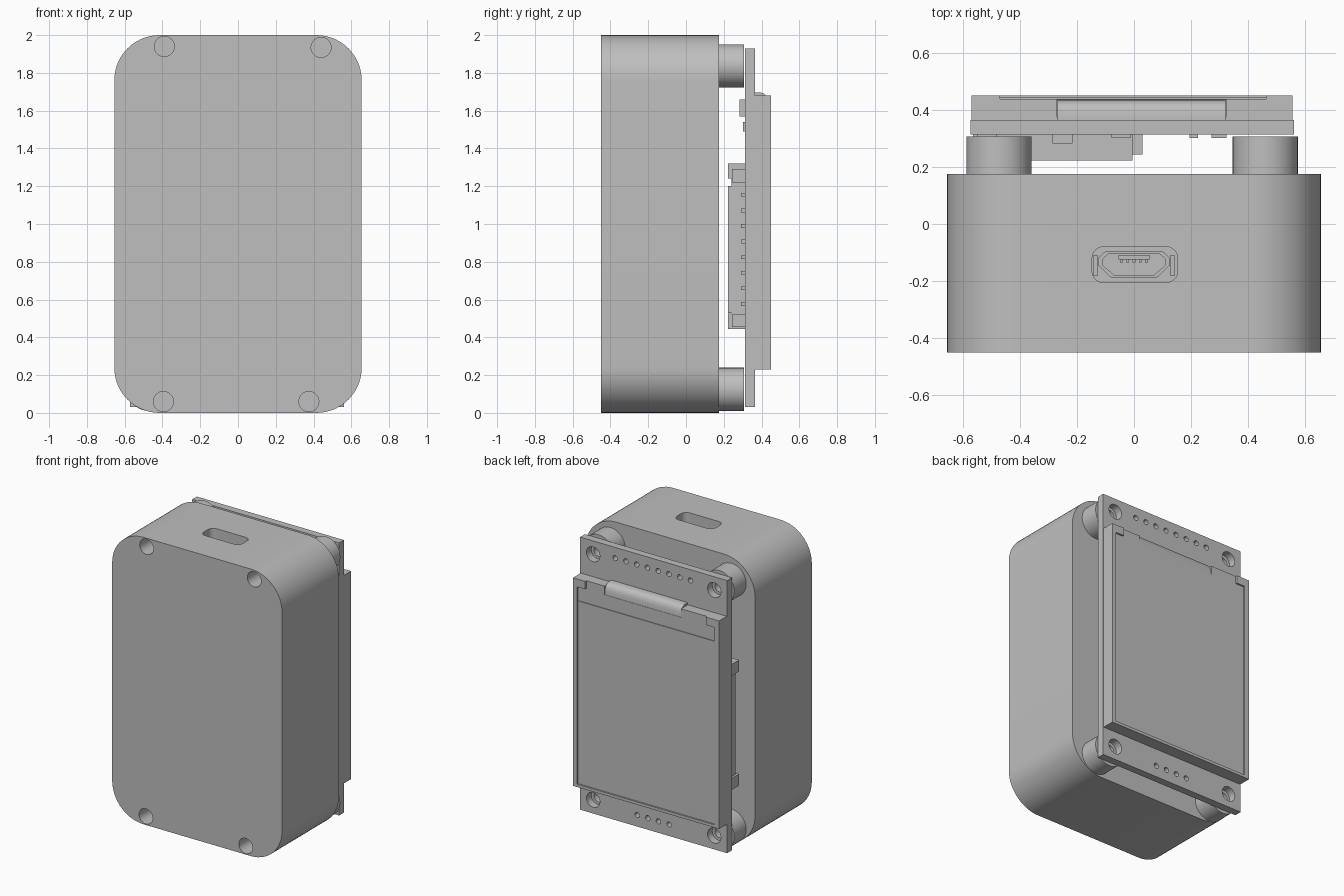
import bpy, bmesh, math

cube = bpy.data.objects.get("Cube")
if cube:
    bpy.data.objects.remove(cube, do_unlink=True)

grey = bpy.data.materials.new("plain_grey")
grey.use_nodes = True
COLOUR = (0.52, 0.52, 0.52, 1)
grey.diffuse_color = COLOUR
grey.node_tree.nodes["Principled BSDF"].inputs["Base Color"].default_value = COLOUR

MAP = {"x": lambda a, b, d: (d, a, b),
       "y": lambda a, b, d: (a, d, b),
       "z": lambda a, b, d: (a, b, d)}


def prism(name, outline, lo, hi, axis="y"):
    """Extrude a closed 2D outline along an axis."""
    bm = bmesh.new()
    place = MAP[axis]
    ends = [[bm.verts.new(place(a, b, d)) for a, b in outline] for d in (lo, hi)]
    n = len(outline)
    for ring in ends:
        bm.faces.new(ring)
    for i in range(n):
        j = (i + 1) % n
        bm.faces.new((ends[0][i], ends[0][j], ends[1][j], ends[1][i]))
    bmesh.ops.recalc_face_normals(bm, faces=bm.faces)
    mesh = bpy.data.meshes.new(name)
    bm.to_mesh(mesh)
    bm.free()
    mesh.materials.append(grey)
    obj = bpy.data.objects.new(name, mesh)
    bpy.context.collection.objects.link(obj)
    return obj


def rect(a0, a1, b0, b1, r=0, steps=14):
    """Rectangle outline, with rounded corners when r is given."""
    if not r:
        return [(a0, b0), (a1, b0), (a1, b1), (a0, b1)]
    points = []
    corners = [(a1 - r, b1 - r), (a0 + r, b1 - r), (a0 + r, b0 + r), (a1 - r, b0 + r)]
    for k, (ca, cb) in enumerate(corners):
        for s in range(steps + 1):
            t = math.pi / 2 * (k + s / steps)
            points.append((ca + r * math.cos(t), cb + r * math.sin(t)))
    return points


def circle(a, b, r, n=32):
    return [(a + r * math.cos(math.tau * i / n), b + r * math.sin(math.tau * i / n))
            for i in range(n)]


def box(name, x0, x1, y0, y1, z0, z1):
    return prism(name, rect(x0, x1, z0, z1), y0, y1)


def activate(obj):
    bpy.ops.object.select_all(action="DESELECT")
    obj.select_set(True)
    bpy.context.view_layer.objects.active = obj


def cut(obj, *cutters):
    """Subtract each cutter and discard it."""
    activate(obj)
    for c in cutters:
        c.hide_render = True
        mod = obj.modifiers.new("cut", "BOOLEAN")
        mod.operation, mod.solver, mod.object = "DIFFERENCE", "EXACT", c
        bpy.ops.object.modifier_apply(modifier=mod.name)
        bpy.data.objects.remove(c, do_unlink=True)


def smooth(obj):
    activate(obj)
    bpy.ops.object.shade_smooth_by_angle(angle=math.radians(30))


# Rounded case with screw holes in the front and a port opening on top
case = prism("case", rect(-0.655, 0.655, 0, 2, 0.24), -0.45, 0.175)
screws = [(-0.39, 1.94), (0.44, 1.935), (-0.395, 0.06), (0.375, 0.06)]
cut(case, *[prism("screw_cutter", circle(x, z, 0.053), -0.5, -0.2) for x, z in screws])
cut(case, prism("port_cutter", rect(-0.147, 0.153, -0.205, -0.08, 0.04, 6), 1.75, 2.1, "z"))
smooth(case)

# Port socket inside the opening: hollow shell, flared lip wings and tongue
shell_shape = [(-0.08, -0.188), (0.08, -0.188), (0.125, -0.145), (0.125, -0.118),
               (0.1, -0.095), (-0.1, -0.095), (-0.125, -0.118), (-0.125, -0.145)]
shell = prism("port_shell", shell_shape, 1.75, 1.92, "z")
cy = -0.14
cut(shell, prism("shell_cutter", [(x * 0.88, cy + (y - cy) * 0.8) for x, y in shell_shape],
                 1.78, 2, "z"))
prism("port_tongue", rect(-0.055, 0.055, -0.125, -0.108), 1.77, 1.9, "z")
for i in range(5):
    x = -0.044 + 0.022 * i
    prism("port_contact", rect(x - 0.005, x + 0.005, -0.135, -0.125), 1.77, 1.89, "z")
for side in (-1, 1):
    prism("port_wing", rect(side * 0.135 - 0.008, side * 0.135 + 0.008, -0.18, -0.11),
          1.75, 1.85, "z")

# Circuit board with mounting holes and two rows of pin holes
mounts = [(x, z) for x in (-0.473, 0.46) for z in (0.125, 1.837)]
board = box("circuit_board", -0.573, 0.56, 0.313, 0.365, 0.03, 1.93)
holes = [(x, z, 0.052) for x, z in mounts]
holes += [(-0.29 + 0.083 * i, 1.855, 0.018) for i in range(8)]
holes += [(-0.125 + 0.082 * i, 0.11, 0.018) for i in range(4)]
cut(board, *[prism("hole_cutter", circle(x, z, r, 20), 0.28, 0.4) for x, z, r in holes])
smooth(board)

# Hollow standoffs between case and board
for x, z in mounts:
    post = prism("standoff", circle(x, z, 0.114, 48), 0.17, 0.307)
    cut(post, prism("bore_cutter", circle(x, z, 0.036, 20), 0.2, 0.4))
    smooth(post)

# Display module with a shallow recess that is open at the top
display = box("display_frame", -0.57, 0.556, 0.364, 0.45, 0.23, 1.68)
recess = [(-0.535, 0.25), (0.525, 0.25), (0.525, 1.625), (0.462, 1.625),
          (0.462, 1.8), (-0.47, 1.8), (-0.47, 1.625), (-0.535, 1.625)]
cut(display, prism("recess_cutter", recess, 0.438, 0.5),
    box("flex_cutter", -0.27, 0.322, 0.375, 0.5, 1.62, 1.8))
box("display_panel", -0.533, 0.523, 0.435, 0.443, 0.252, 1.525)

# Flexible cable folding over the top edge of the display
flex_profile = [(0.364, 1.62), (0.436, 1.62), (0.434, 1.65), (0.428, 1.672),
                (0.416, 1.688), (0.4, 1.695), (0.364, 1.695)]
flex = prism("flex_cable", flex_profile, -0.268, 0.32, "x")
smooth(flex)

# Card slot on the rear of the board: base, lid, end brackets and contacts
box("card_slot_base", -0.55, -0.005, 0.24, 0.314, 0.46, 1.31)
box("card_slot_lid", -0.53, -0.005, 0.223, 0.24, 0.53, 1.2)
for z0, z1 in ((0.445, 0.525), (1.24, 1.32)):
    box("card_slot_bracket", -0.565, -0.005, 0.222, 0.314, z0, z1)
box("card_slot_corner", -0.005, 0.03, 0.243, 0.314, 0.455, 0.52)
box("card_slot_end", -0.005, 0.03, 0.243, 0.314, 1.22, 1.29)
for i in range(9):
    z = 0.577 + 0.0825 * i
    box("card_contact", -0.01, 0.025, 0.292, 0.314, z - 0.01, z + 0.01)

# Small components on the rear of the board
for x0, x1, y0, z0, z1 in ((-0.285, -0.215, 0.282, 1.57, 1.66),
                           (-0.08, -0.01, 0.303, 1.49, 1.54),
                           (0.195, 0.225, 0.301, 1.49, 1.54),
                           (0.272, 0.325, 0.301, 1.49, 1.54),
                           (-0.55, -0.48, 0.306, 1.58, 1.65)):
    box("small_component", x0, x1, y0, 0.314, z0, z1)
